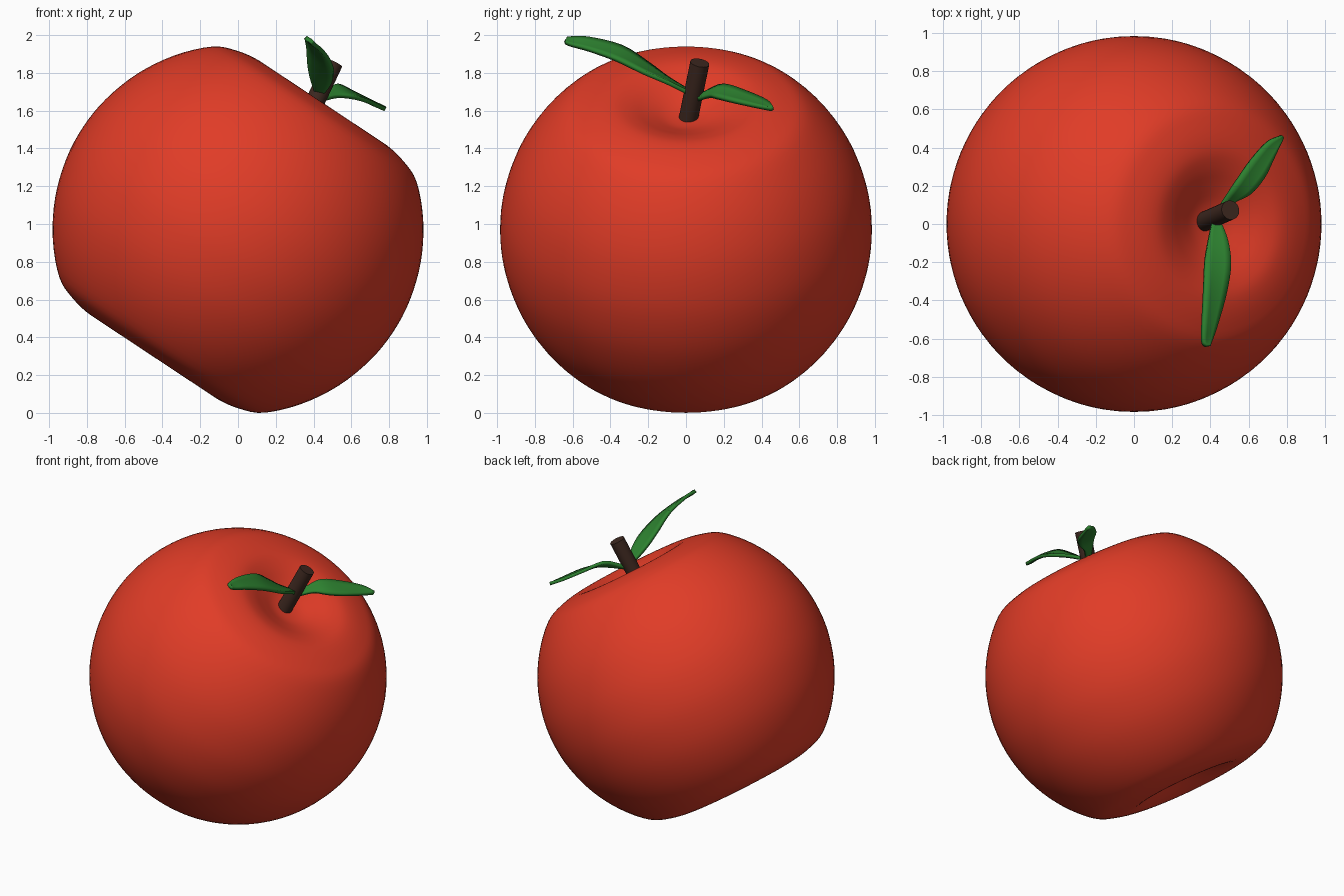
import bpy, bmesh, math
from mathutils import Vector, Matrix

if "Cube" in bpy.data.objects:
    bpy.data.objects.remove(bpy.data.objects["Cube"])


def material(name, rgb):
    m = bpy.data.materials.new(name)
    m.diffuse_color = (*rgb, 1)
    m.use_nodes = True
    m.node_tree.nodes["Principled BSDF"].inputs["Base Color"].default_value = m.diffuse_color
    return m


RED = material("apple red", (0.75, 0.045, 0.02))
BROWN = material("stem brown", (0.047, 0.021, 0.014))
GREEN = material("leaf green", (0.026, 0.22, 0.029))


def finish(bm, name, mat, angle):
    bmesh.ops.remove_doubles(bm, verts=bm.verts, dist=1e-5)
    bmesh.ops.recalc_face_normals(bm, faces=bm.faces)
    me = bpy.data.meshes.new(name)
    bm.to_mesh(me)
    bm.free()
    me.materials.append(mat)
    ob = bpy.data.objects.new(name, me)
    bpy.context.collection.objects.link(ob)
    bpy.ops.object.select_all(action='DESELECT')
    ob.select_set(True)
    bpy.context.view_layer.objects.active = ob
    bpy.ops.object.shade_smooth_by_angle(angle=math.radians(angle))
    return ob


def smooth_path(pts, sub):
    """Catmull-Rom interpolation through points of any size."""
    pts = [Vector(p) for p in pts]
    ext = [2 * pts[0] - pts[1]] + pts + [2 * pts[-1] - pts[-2]]
    out = []
    for i in range(1, len(ext) - 2):
        a, b, c, d = ext[i - 1:i + 3]
        for k in range(sub):
            t = k / sub
            out.append(0.5 * (2 * b + (c - a) * t + (2 * a - 5 * b + 4 * c - d) * t * t
                              + (3 * b - a - 3 * c + d) * t ** 3))
    return out + [pts[-1]]


# Apple body: dimpled half profile (radius, height), mirrored and revolved
half = [(0, 0.70), (0.10, 0.712), (0.20, 0.750), (0.30, 0.790), (0.40, 0.808), (0.53, 0.786),
        (0.65, 0.732), (0.79, 0.583), (0.90, 0.395), (0.965, 0.19), (0.984, 0)]
profile = smooth_path(half + [(r, -h) for r, h in reversed(half[:-1])], 4)
bm = bmesh.new()
verts = [bm.verts.new((max(p[0], 0), 0, p[1])) for p in profile]
edges = [bm.edges.new(e) for e in zip(verts, verts[1:])]
bmesh.ops.spin(bm, geom=verts + edges, cent=(0, 0, 0), axis=(0, 0, 1),
               angle=2 * math.pi, steps=96, use_merge=True)
tilt = Matrix.Translation((0, 0, 0.97)) @ Matrix.Rotation(math.radians(33.5), 4, 'Y')
bmesh.ops.transform(bm, matrix=tilt, verts=bm.verts)
finish(bm, "apple_body", RED, 60)

# Stem: leaning cylinder sunk into the dimple
low, top = Vector((0.365, 0.012, 1.555)), Vector((0.505, 0.073, 1.853))
axis = top - low
bm = bmesh.new()
place = Matrix.Translation((low + top) / 2) @ axis.to_track_quat('Z', 'Y').to_matrix().to_4x4()
bmesh.ops.create_cone(bm, cap_ends=True, segments=24, radius1=0.051, radius2=0.051,
                      depth=axis.length, matrix=place)
finish(bm, "stem", BROWN, 40)


# Leaves: strip lofted between a high edge and a low edge, then thickened
def leaf(name, high, low):
    bm = bmesh.new()
    rows = []
    for a, b in zip(smooth_path(high, 4), smooth_path(low, 4)):
        rows.append([bm.verts.new(a.lerp(b, k / 4) - Vector((0, 0, 0.04 * (a - b).length
                     * math.sin(math.pi * k / 4)))) for k in range(5)])
    for r, s in zip(rows, rows[1:]):
        for k in range(4):
            bm.faces.new((r[k], r[k + 1], s[k + 1], s[k]))
    ob = finish(bm, name, GREEN, 35)
    mod = ob.modifiers.new("thickness", 'SOLIDIFY')
    mod.thickness = 0.022
    mod.offset = 0
    bpy.ops.object.modifier_move_to_index(modifier=mod.name, index=0)


leaf("long_leaf",
     [(0.41, 0.02, 1.70), (0.385, -0.10, 1.775), (0.372, -0.20, 1.85), (0.368, -0.34, 1.94),
      (0.36, -0.52, 1.985), (0.36, -0.62, 1.985), (0.38, -0.64, 1.975)],
     [(0.45, 0.02, 1.69), (0.492, -0.09, 1.745), (0.506, -0.22, 1.80), (0.48, -0.37, 1.87),
      (0.44, -0.51, 1.92), (0.41, -0.60, 1.945), (0.395, -0.64, 1.96)])
leaf("short_leaf",
     [(0.43, 0.06, 1.67), (0.47, 0.12, 1.705), (0.525, 0.205, 1.735), (0.61, 0.33, 1.695),
      (0.70, 0.43, 1.65), (0.775, 0.463, 1.615)],
     [(0.46, 0.06, 1.66), (0.53, 0.12, 1.675), (0.61, 0.16, 1.67), (0.68, 0.24, 1.652),
      (0.73, 0.34, 1.63), (0.78, 0.45, 1.607)])
